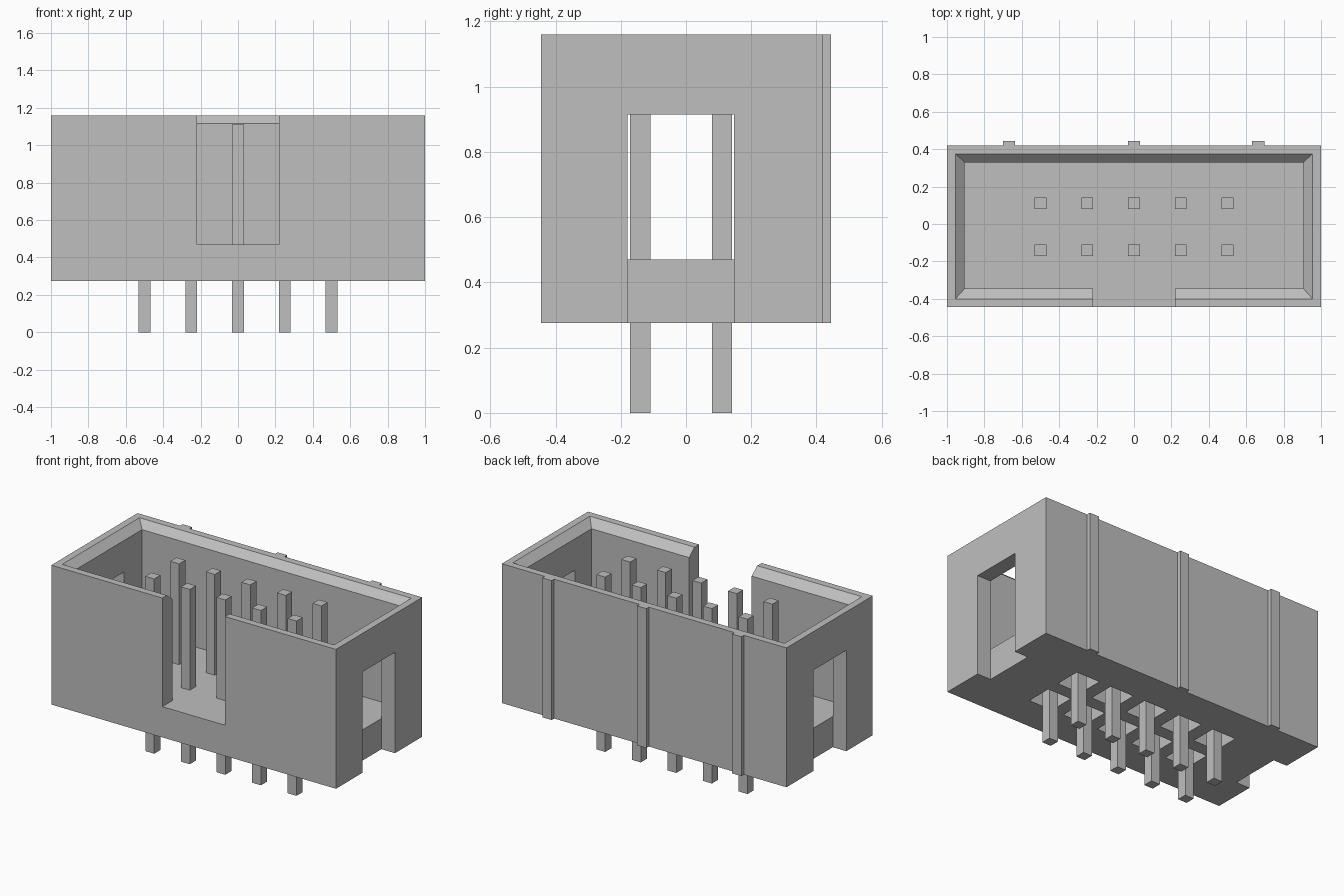
import bpy
import bmesh

if "Cube" in bpy.data.objects:
    bpy.data.objects.remove(bpy.data.objects["Cube"], do_unlink=True)

grey = bpy.data.materials.new("plain grey")
grey.use_nodes = True
GREY = (0.52, 0.52, 0.52, 1)
grey.diffuse_color = GREY
grey.node_tree.nodes["Principled BSDF"].inputs["Base Color"].default_value = GREY


def loft(name, sections):
    """Solid through stacked rectangles, each (x0, x1, y0, y1, z)."""
    bm = bmesh.new()
    rings = [[bm.verts.new(p) for p in ((a, c, z), (b, c, z), (b, d, z), (a, d, z))]
             for a, b, c, d, z in sections]
    bm.faces.new(rings[0][::-1])
    bm.faces.new(rings[-1])
    for low, high in zip(rings, rings[1:]):
        for i in range(4):
            j = (i + 1) % 4
            bm.faces.new((low[i], low[j], high[j], high[i]))
    mesh = bpy.data.meshes.new(name)
    bm.to_mesh(mesh)
    bm.free()
    mesh.materials.append(grey)
    obj = bpy.data.objects.new(name, mesh)
    bpy.context.collection.objects.link(obj)
    return obj


def box(name, x0, x1, y0, y1, z0, z1):
    return loft(name, [(x0, x1, y0, y1, z0), (x0, x1, y0, y1, z1)])


BOTTOM, FLOOR, TOP = 0.275, 0.47, 1.16
PIN_X = [i * 0.25 for i in range(-2, 3)]
PIN_Y = [-0.14, 0.11]

# Housing block
housing = box("housing", -1, 1, -0.445, 0.42, BOTTOM, TOP)

# Open cavity with a chamfered rim
inner = (-0.905, 0.905, -0.345, 0.33)
rim = (-0.955, 0.955, -0.40, 0.375)
cutters = [loft("cavity_cutter", [inner + (FLOOR,), inner + (1.115,),
                                  rim + (TOP,), rim + (1.3,)])]

# Keying notch in the front wall
cutters.append(box("notch_cutter", -0.22, 0.22, -0.6, -0.3, FLOOR, 1.3))

# Slots in both end walls
for side in (-1, 1):
    x0, x1 = sorted((side * 0.905, side * 1.1))
    cutters.append(box("end_slot_cutter", x0, x1, -0.18, 0.147, 0.2, 0.915))

# Square recesses around the pins underneath
R = 0.083
for x in PIN_X:
    for y in PIN_Y:
        cutters.append(box("pin_recess_cutter", x - R, x + R, y - R, y + R, 0.2, 0.42))

# Apply the cuts, then drop the cutters
for cutter in cutters:
    cutter.hide_render = True
    mod = housing.modifiers.new("cut", "BOOLEAN")
    mod.operation = "DIFFERENCE"
    mod.solver = "EXACT"
    mod.object = cutter
bpy.context.view_layer.update()
graph = bpy.context.evaluated_depsgraph_get()
housing_mesh = bpy.data.meshes.new_from_object(housing.evaluated_get(graph))
housing.modifiers.clear()
housing.data = housing_mesh
for cutter in cutters:
    bpy.data.objects.remove(cutter, do_unlink=True)

# Back ribs
for x, label in ((-0.668, "right"), (0, "middle"), (0.665, "left")):
    box("back_rib_" + label, x - 0.033, x + 0.033, 0.42, 0.445, BOTTOM, TOP)

# Two rows of contact pins
P = 0.031
for y, row in zip(PIN_Y, ("front", "back")):
    for i, x in enumerate(PIN_X):
        box(f"{row}_pin_{i + 1}", x - P, x + P, y - P, y + P, 0, 1.11)
